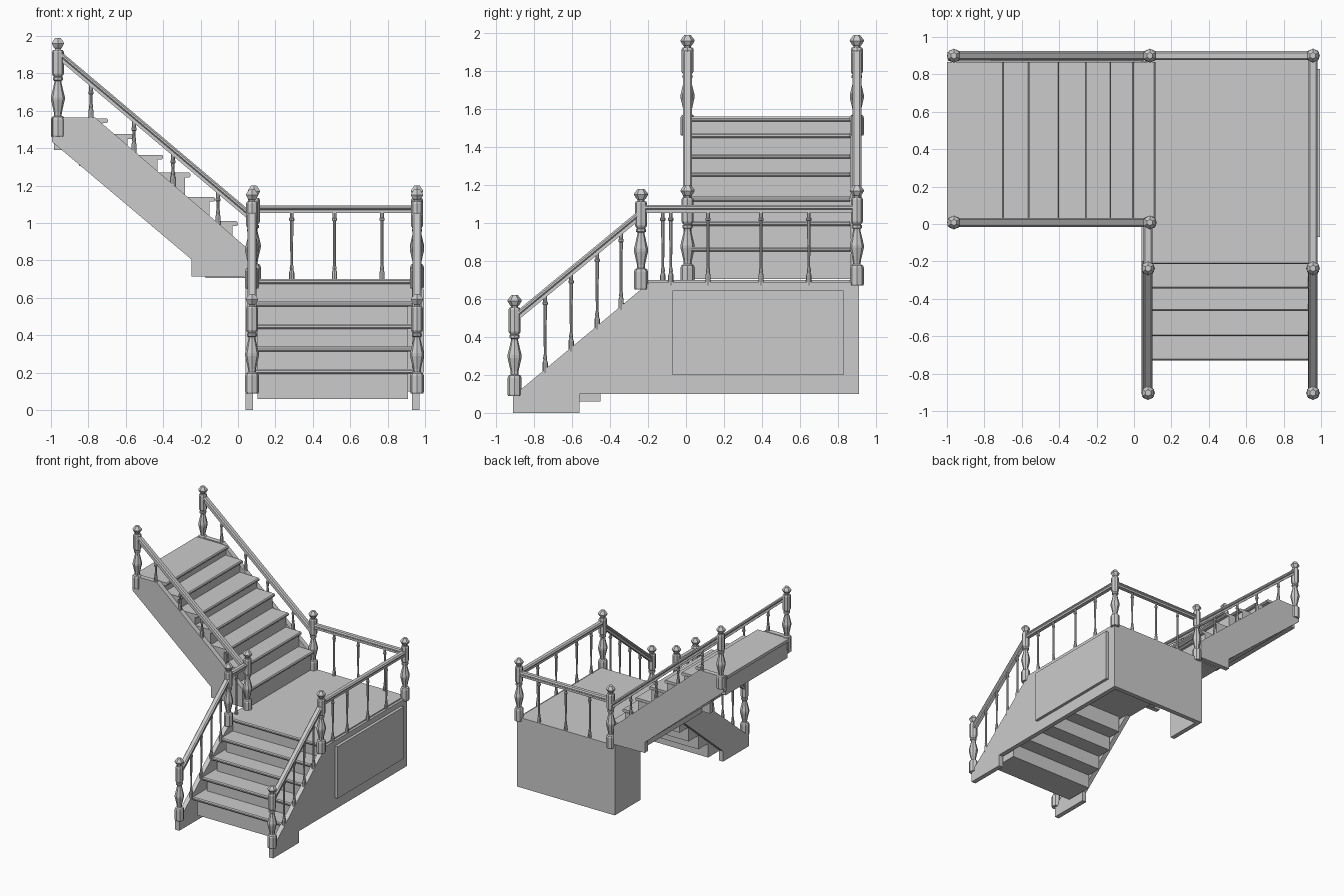
import bpy, bmesh, math
from mathutils import Vector

if "Cube" in bpy.data.objects:
    bpy.data.objects.remove(bpy.data.objects["Cube"])


def finish(name, bm):
    bmesh.ops.recalc_face_normals(bm, faces=bm.faces)
    me = bpy.data.meshes.new(name)
    bm.to_mesh(me)
    bm.free()
    ob = bpy.data.objects.new(name, me)
    bpy.context.collection.objects.link(ob)
    return ob


def prism(name, pts, axis, a, b):
    """Extrude a side outline (horizontal, z) along x or y from a to b."""
    bm = bmesh.new()
    def place(p, t):
        return (t, p[0], p[1]) if axis == 'x' else (p[0], t, p[1])
    lo = [bm.verts.new(place(p, a)) for p in pts]
    hi = [bm.verts.new(place(p, b)) for p in pts]
    bm.faces.new(lo)
    bm.faces.new(hi)
    n = len(pts)
    for i in range(n):
        j = (i + 1) % n
        bm.faces.new((lo[i], lo[j], hi[j], hi[i]))
    return finish(name, bm)


def box(name, x0, x1, y0, y1, z0, z1):
    return prism(name, [(x0, z0), (x1, z0), (x1, z1), (x0, z1)], 'y', y0, y1)


def lathe(name, x, y, z, prof, sides):
    bm = bmesh.new()
    rings = []
    for r, h in prof:
        rings.append([bm.verts.new((x + r * math.cos(math.tau * k / sides + math.pi / 2),
                                    y + r * math.sin(math.tau * k / sides + math.pi / 2), z + h))
                      for k in range(sides)])
    for p, q in zip(rings, rings[1:]):
        for k in range(sides):
            m = (k + 1) % sides
            bm.faces.new((p[k], p[m], q[m], q[k]))
    bm.faces.new(rings[0])
    bm.faces.new(rings[-1])
    return finish(name, bm)


# turned newel post, block above and below a vase, faceted finial
POST = [(.034, 0), (.037, .008), (.037, .095), (.032, .107), (.020, .113), (.021, .13),
        (.037, .20), (.037, .215), (.019, .29), (.019, .30), (.027, .305), (.027, .318),
        (.021, .322), (.028, .33), (.032, .338), (.032, .455), (.027, .464)]
FINIAL = [(.018, .46), (.018, .472), (.025, .478), (.038, .50), (.034, .509), (.017, .53)]


def post(x, y, z):
    lathe("newel_post", x, y, z, POST, 8)
    lathe("newel_finial", x, y, z, FINIAL, 6)


def baluster(x, y, z0, z1):
    h = z1 - z0
    prof = [(.014, -.02), (.014, .035), (.009, .05), (.011, .06), (.007, .08),
            (.009, h - .06), (.009, h - .045), (.014, h - .04), (.014, h - .03), (.010, h - .025), (.010, h + .01)]
    lathe("baluster", x, y, z0, prof, 8)


def rail(p, q):
    """Moulded handrail: stepped section swept between two points."""
    p, q = Vector(p), Vector(q)
    d = (q - p).normalized()
    side = d.cross(Vector((0, 0, 1))).normalized()
    up = side.cross(d)
    sec = [(-.016, -.02), (.016, -.02), (.016, -.003), (.024, .003), (.024, .012),
           (.015, .021), (-.015, .021), (-.024, .012), (-.024, .003), (-.016, -.003)]
    bm = bmesh.new()
    ends = [[bm.verts.new(e + side * u + up * v) for u, v in sec] for e in (p, q)]
    for e in ends:
        bm.faces.new(e)
    for i in range(len(sec)):
        j = (i + 1) % len(sec)
        bm.faces.new((ends[0][i], ends[0][j], ends[1][j], ends[1][i]))
    finish("handrail", bm)


def tread(name, axis, edge, s, top, depth, a, b):
    prof = [(0, .008), (0, .018), (.007, .026), (depth, .026), (depth, 0), (.007, 0)]
    prism(name, [(edge + s * u, top - .026 + v) for u, v in prof], axis, a, b)


# lower flight steps, climbing towards +y
for e, z in [(-.73, .22), (-.60, .34), (-.465, .46), (-.345, .58)]:
    tread("lower_tread", 'x', e, 1, z, .2, .08, .93)
    box("lower_step", .105, .91, e + .03, e + .28, z - .16, z - .02)

# landing
tread("landing_floor", 'x', -.215, 1, .70, 1.10, .08, .95)
box("landing_core", .08, .93, -.185, .87, .56, .68)

# upper flight steps, climbing towards -x
for e, z in [(.115, .875), (0, 1.01), (-.122, 1.14), (-.253, 1.27),
             (-.40, 1.365), (-.56, 1.475), (-.695, 1.56)]:
    tread("upper_tread", 'y', e, -1, z, .305 if z > 1.5 else .2, .03, .865)
    box("upper_step", e - .29, e - .03, .03, .87, z - .17, z - .02)

# right side wall with foot and raised panel
prism("right_wall", [(-.91, 0), (-.56, 0), (-.56, .10), (.91, .10), (.91, .69),
                     (-.19, .69), (-.91, .09)], 'x', .93, .97)
box("wall_panel", .96, .995, -.07, .83, .20, .645)
# back wall, short left return and landing fascia
box("back_wall", .04, .97, .87, .91, .10, .70)
box("left_return_wall", .04, .08, .56, .91, .10, .70)
box("landing_fascia", .04, .08, -.2, .9, .56, .70)
# left stringer of the lower flight
prism("lower_stringer", [(-.91, 0), (-.56, 0), (-.56, .09), (0, .56), (0, .69),
                         (-.19, .69), (-.91, .09)], 'x', .04, .08)
# stringers of the upper flight
for y in (-.012, .872):
    prism("upper_stringer", [(.05, .71), (.05, .865), (-.765, 1.565), (-.995, 1.565),
                             (-.995, 1.435), (-.248, .805), (-.248, .715)], 'y', y, y + .042)

# newel posts
for x, y, z in [(.075, -.903, .09), (.957, -.903, .09), (.075, -.237, .65), (.957, -.237, .65),
                (.957, .90, .67), (.085, .90, .67), (.085, .008, .67),
                (-.963, .90, 1.46), (-.963, .008, 1.46)]:
    post(x, y, z)

# lower sloped railings
for x in (.075, .957):
    rail((x, -.89, .51), (x, -.25, 1.038))
    for y in (-.742, -.605, -.468, -.342):
        baluster(x, y, .09 + .833 * (y + .91), .49 + .826 * (y + .89))

# upper sloped railings
for y in (.008, .90):
    rail((-.95, y, 1.893), (.07, y, 1.033))
    for x in (-.786, -.556, -.348, -.107):
        baluster(x, y, 1.565 - .859 * max(0, x + .765), 1.87 - .843 * (x + .95))

# level landing railings
rail((.085, .90, 1.074), (.957, .90, 1.074))
rail((.957, -.237, 1.074), (.957, .90, 1.074))
rail((.075, -.237, 1.074), (.075, .008, 1.074))
for x in (.287, .516, .77):
    baluster(x, .895, .70, 1.055)
for y in (-.08, .116, .395, .647):
    baluster(.957, y, .69, 1.055)
baluster(.07, -.122, .69, 1.055)
